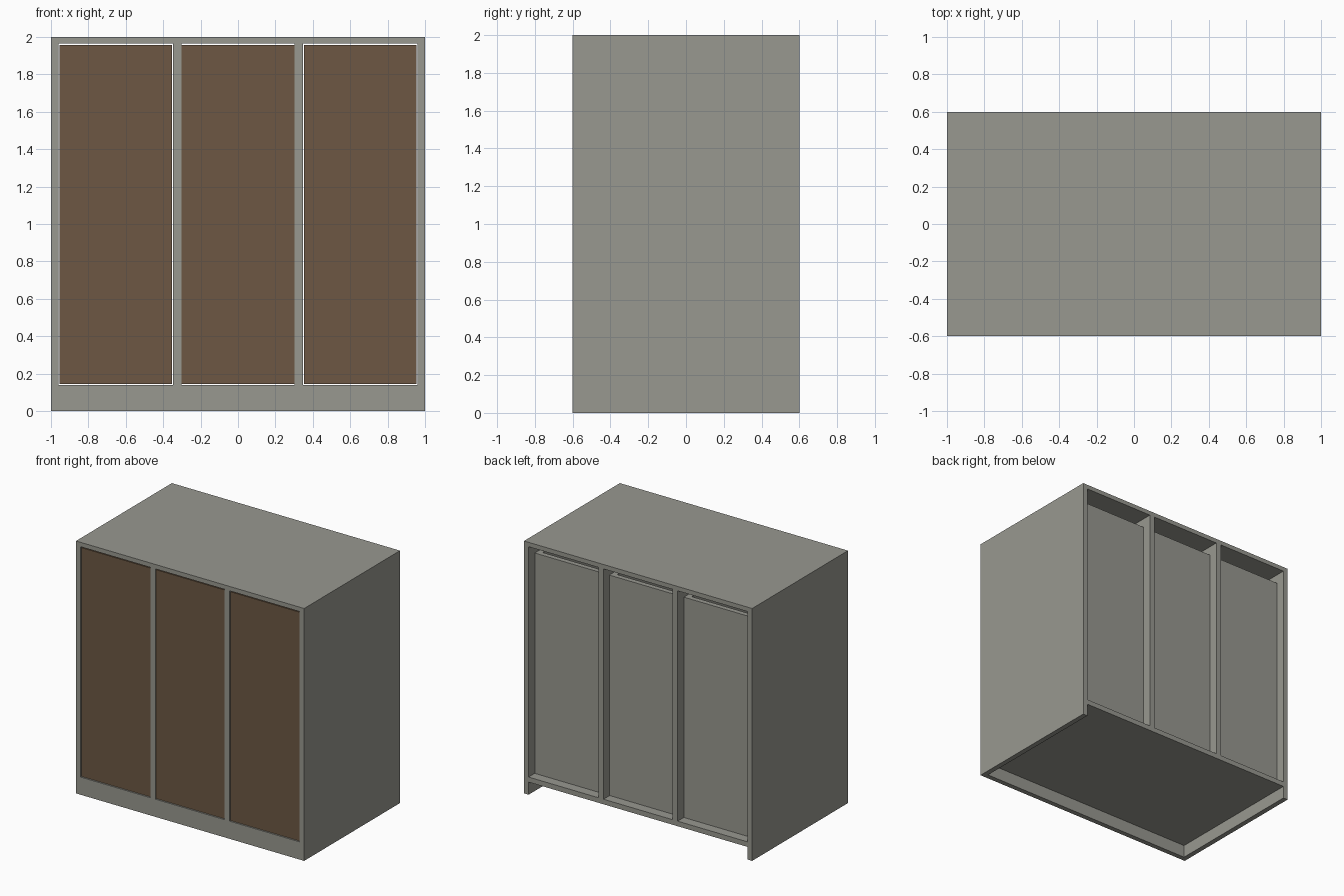
import bpy

if "Cube" in bpy.data.objects:
    bpy.data.objects.remove(bpy.data.objects["Cube"])


def material(name, rgb):
    m = bpy.data.materials.new(name)
    m.diffuse_color = (*rgb, 1.0)
    m.use_nodes = True
    m.node_tree.nodes["Principled BSDF"].inputs["Base Color"].default_value = m.diffuse_color
    return m


GREY = material("warm_grey", (0.314, 0.314, 0.279))
BROWN = material("brown", (0.153, 0.097, 0.056))


def box(name, x, y, z, mat):
    """Box from (min, max) pairs on each axis."""
    bpy.ops.mesh.primitive_cube_add(size=1)
    o = bpy.context.object
    o.name = name
    o.location = [(a + b) / 2 for a, b in (x, y, z)]
    o.scale = [b - a for a, b in (x, y, z)]
    bpy.ops.object.transform_apply(location=True, rotation=False, scale=True)
    o.data.materials.append(mat)
    return o


T = 0.04          # board thickness
FLOOR = 0.14      # top of the floor board
TOP = 1.965       # underside of the top board
DEPTH = (-0.6, 0.6)

# Carcass: top, floor, plinth, sides and dividers
box("top_board", (-1, 1), DEPTH, (TOP, 2), GREY)
box("floor_board", (-0.96, 0.96), DEPTH, (0.10, FLOOR), GREY)
box("front_plinth", (-0.96, 0.96), (-0.6, -0.56), (0, 0.10), GREY)
for side, s in (("left", -1), ("right", 1)):
    box(side + "_side", sorted((s * 0.96, s * 1)), DEPTH, (0, TOP), GREY)
    box(side + "_divider", sorted((s * 0.303, s * 0.347)), DEPTH, (FLOOR, TOP), GREY)

# Three tall pull-out units: brown front with an open-topped box behind it
for name, cx in (("left", -0.6535), ("middle", 0), ("right", 0.6535)):
    x0, x1 = cx - 0.301, cx + 0.301
    y0, y1 = -0.555, 0.53
    z = (FLOOR + T, 1.89)
    box(name + "_front_panel", (x0, x1), (-0.595, y0), (FLOOR + 0.004, 1.957), BROWN)
    box(name + "_box_base", (x0, x1), (y0, y1), (FLOOR + 0.004, FLOOR + T), GREY)
    box(name + "_box_back", (x0, x1), (y1 - T, y1), z, GREY)
    box(name + "_box_wall_a", (x0, x0 + T), (y0, y1 - T), z, GREY)
    box(name + "_box_wall_b", (x1 - T, x1), (y0, y1 - T), z, GREY)
